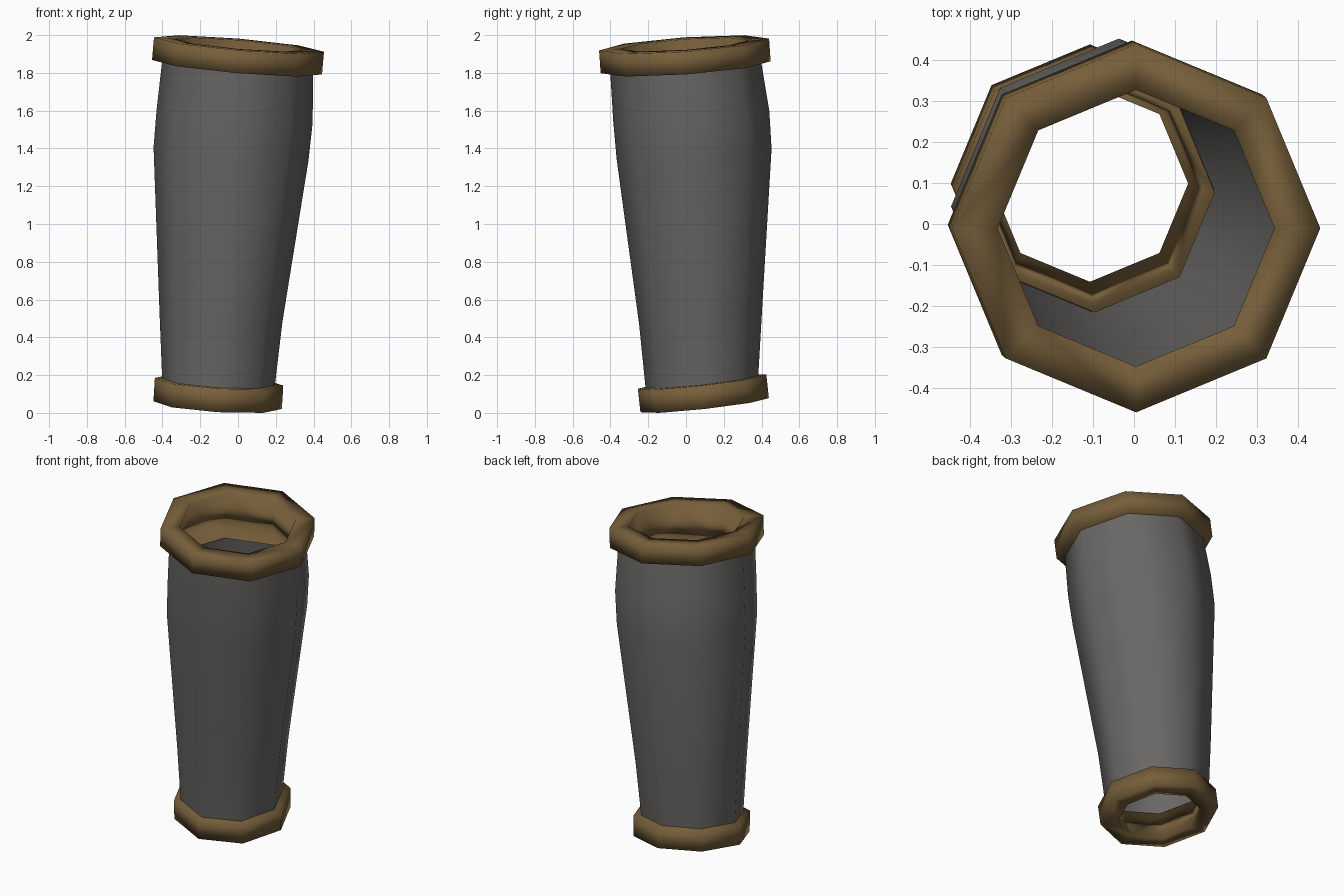
import bpy, bmesh, math

if "Cube" in bpy.data.objects:
    bpy.data.objects.remove(bpy.data.objects["Cube"])

SIDES = 8


def material(name, rgb):
    m = bpy.data.materials.new(name)
    m.diffuse_color = (*rgb, 1)
    m.use_nodes = True
    m.node_tree.nodes["Principled BSDF"].inputs["Base Color"].default_value = m.diffuse_color
    return m


def loft(name, sections, mat, closed=False):
    """Skin tilted octagons given as (cx, cy, cz, radius, slope_x, slope_y)."""
    bm = bmesh.new()
    loops = []
    for cx, cy, cz, r, sx, sy in sections:
        loop = []
        for i in range(SIDES):
            a = 2 * math.pi * i / SIDES
            dx, dy = r * math.cos(a), r * math.sin(a)
            loop.append(bm.verts.new((cx + dx, cy + dy, cz + sx * dx + sy * dy)))
        loops.append(loop)
    pairs = list(zip(loops, loops[1:]))
    if closed:
        pairs.append((loops[-1], loops[0]))
    for lo, hi in pairs:
        for i in range(SIDES):
            j = (i + 1) % SIDES
            bm.faces.new((lo[i], lo[j], hi[j], hi[i]))
    if closed:
        bmesh.ops.recalc_face_normals(bm, faces=bm.faces[:])
    for f in bm.faces:
        f.smooth = True
    me = bpy.data.meshes.new(name)
    bm.to_mesh(me)
    bm.free()
    me.materials.append(mat)
    ob = bpy.data.objects.new(name, me)
    bpy.context.collection.objects.link(ob)
    return ob


def band(name, center, slope, profile, mat):
    """Sweep a closed (radius, height) profile about a tilted axis."""
    (cx, cy, cz), (sx, sy) = center, slope
    loft(name, [(cx - sx * h, cy - sy * h, cz + h, r, sx, sy) for r, h in profile],
         mat, closed=True)


grey = material("dark grey", (0.140, 0.137, 0.130))
brown = material("leather brown", (0.180, 0.112, 0.042))

# tapered sleeve, open at both ends
loft("sleeve", [
    (-0.105, 0.085, 0.12, 0.295, -0.06, 0.10),
    (-0.090, 0.077, 0.50, 0.325, -0.06, 0.10),
    (-0.037, 0.043, 1.37, 0.410, -0.085, 0.07),
    (-0.018, 0.028, 1.57, 0.413, -0.085, 0.07),
    (0.000, -0.005, 1.86, 0.398, -0.085, 0.07),
], grey)

# upper rim with its inner lining
band("upper_rim", (0.0, -0.006, 1.89), (-0.085, 0.07),
     [(0.450, 0.06), (0.450, -0.06), (0.392, -0.06), (0.385, -0.27), (0.338, 0.06)], brown)

# lower rim with its inner lining
band("lower_rim", (-0.104, 0.092, 0.103), (-0.06, 0.11),
     [(0.340, -0.062), (0.340, 0.062), (0.285, 0.062), (0.293, 0.135), (0.240, -0.062)], brown)
